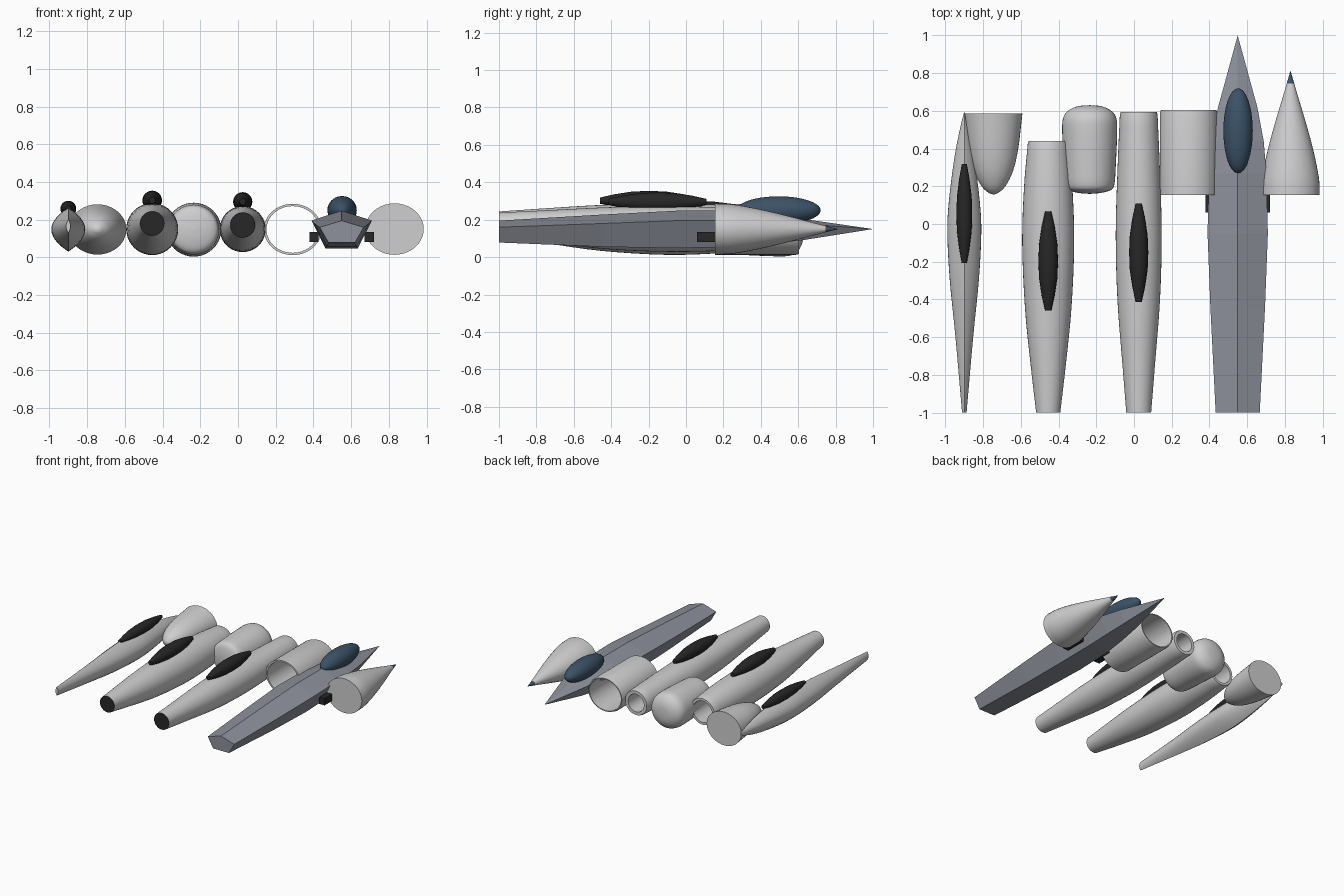
import bpy, bmesh, math
from mathutils import Vector

old = bpy.data.objects.get("Cube")
if old:
    bpy.data.objects.remove(old, do_unlink=True)


def material(name, r, g, b):
    m = bpy.data.materials.new(name)
    m.use_nodes = True
    m.diffuse_color = (r, g, b, 1)
    m.node_tree.nodes["Principled BSDF"].inputs["Base Color"].default_value = (r, g, b, 1)
    return m


PALE = material("pale grey", 0.62, 0.62, 0.63)
BLACK = material("black", 0.02, 0.02, 0.02)
SLATE = material("slate grey", 0.27, 0.285, 0.33)
BLUE = material("dark blue", 0.045, 0.085, 0.135)


def finish(name, bm, mats, smooth=35, rule=None):
    bmesh.ops.remove_doubles(bm, verts=bm.verts, dist=0.0004)
    bmesh.ops.recalc_face_normals(bm, faces=bm.faces)
    if rule:
        for f in bm.faces:
            f.material_index = int(rule(f.calc_center_median()))
    mesh = bpy.data.meshes.new(name)
    bm.to_mesh(mesh)
    bm.free()
    ob = bpy.data.objects.new(name, mesh)
    bpy.context.collection.objects.link(ob)
    for m in mats:
        mesh.materials.append(m)
    if smooth:
        bpy.ops.object.select_all(action='DESELECT')
        ob.select_set(True)
        bpy.context.view_layer.objects.active = ob
        bpy.ops.object.shade_smooth_by_angle(angle=math.radians(smooth))
    return ob


def skin(rings, caps=True, closed=False):
    # Bridge a list of rings of points into one surface
    bm = bmesh.new()
    loops = [[bm.verts.new(p) for p in ring] for ring in rings]
    n = len(loops[0])
    pairs = list(zip(loops, loops[1:]))
    if closed:
        pairs.append((loops[-1], loops[0]))
    for a, b in pairs:
        for i in range(n):
            j = (i + 1) % n
            bm.faces.new((a[i], a[j], b[j], b[i]))
    if caps:
        bm.faces.new(loops[0])
        bm.faces.new(loops[-1][::-1])
    return bm


def smooth_path(points, steps=4):
    # Curve through the profile points
    p = [Vector(q) for q in points]
    p = [2 * p[0] - p[1]] + p + [2 * p[-1] - p[-2]]
    out = []
    for a, b, c, d in zip(p, p[1:], p[2:], p[3:]):
        for s in range(steps):
            t = s / steps
            out.append(b + 0.5 * t * (c - a + t * (2 * a - 5 * b + 4 * c - d
                                                   + t * (3 * (b - c) + d - a))))
    return out + [p[-2]]


def ring(x, y, z, half_w, half_h, n, lens=False):
    pts = []
    for i in range(n):
        t = math.tau * i / n
        c = math.cos(t)
        pts.append((x + half_w * (c * abs(c) if lens else c), y, z + half_h * math.sin(t)))
    return pts


def lathe(name, x, profile, z=0.15, squash=1.0, tail=(), mats=(PALE,), rule=None,
          steps=4, n=40, caps=True, closed=False):
    # Profile rows: y, radius, optional lift of the centre
    rows = [(q[0], q[1], q[2] if len(q) > 2 else 0) for q in profile]
    path = smooth_path(rows, steps) + [(y, r, 0) for y, r in tail]
    rings = [ring(x, y, z + dz, r, r * squash, n) for y, r, dz in path]
    return finish(name, skin(rings, caps, closed), mats, rule=rule)


def at_nose(c):
    return c.y < -0.999


# Round fuselages with a raised dark nose plate and a hollow tail
lathe("wide_fuselage", -0.455,
      [(-1, .064, .03), (-.75, .093, .018), (-.45, .123, .006), (-.1, .138), (.2, .128), (.43, .108)],
      tail=[(.44, .104), (.44, .085), (.2, .085)], mats=(PALE, BLACK), rule=at_nose)
lathe("slim_fuselage", 0.025,
      [(-1, .066, .022), (-.75, .086, .014), (-.4, .113, .004), (-.05, .122), (.3, .112), (.58, .1)],
      tail=[(.595, .095), (.595, .07), (.35, .07)], mats=(PALE, BLACK), rule=at_nose)

# Lens-section fuselage with sharp upper and lower edges
lens_rows = [(-1, .012, .035, .165), (-.6, .047, .075, .155), (-.3, .077, .105, .15),
             (-.05, .09, .117, .148), (.12, .082, .11, .148), (.35, .053, .08, .15),
             (.5, .024, .045, .15), (.595, .001, .012, .15)]
finish("lens_fuselage",
       skin([ring(-0.9, y, z, w, h, 40, True) for y, w, h, z in smooth_path(lens_rows)]), (PALE,))

# Spindle canopies with blunt ends
for name, x, y, z, r in (("lens_canopy", -0.9, .055, .258, .042),
                         ("wide_canopy", -0.455, -.197, .302, .052),
                         ("slim_canopy", 0.025, -.152, .295, .051)):
    lathe(name, x, [(y + .262 * t, r * k) for t, k in
                    ((-1, .32), (-.7, .66), (-.35, .93), (0, 1), (.35, .93), (.7, .66), (1, .32))],
          z=z, mats=(BLACK,), steps=1, n=24)

# Flared nose fairing with a flat back
lathe("flared_fairing", -0.745,
      [(.157, .004), (.165, .025), (.2, .063), (.28, .103), (.4, .131), (.585, .153)],
      z=.148, squash=.87)

# Rounded capsule fairing
lathe("capsule_fairing", -0.235,
      [(.16, .002), (.165, .06), (.18, .112), (.21, .131), (.3, .138), (.5, .146),
       (.57, .138), (.605, .108), (.625, .06), (.63, .002)], z=.147, squash=.98)

# Open ring cowling
lathe("open_cowling", 0.29, [(.155, .153), (.585, .153), (.605, .147), (.605, .139), (.155, .139)],
      z=.148, squash=.89, steps=1, caps=False, closed=True)

# Pointed cone fairing with a dark tip
lathe("cone_fairing", 0.83,
      [(.155, .155), (.25, .15), (.4, .119), (.55, .078), (.68, .039), (.745, .02), (.81, .001)],
      squash=.88, mats=(PALE, BLUE), rule=lambda c: c.y > .745)

# Faceted five-sided fuselage: y, shoulder width, floor width, ridge, shoulder and floor heights
X = 0.55
rings = []
for y, w, f, top, mid, low in ((-1, .117, .07, .195, .16, .078),
                               (-.44, .145, .08, .228, .18, .055),
                               (-.05, .16, .086, .248, .195, .048),
                               (.27, .152, .082, .248, .197, .055),
                               (.44, .138, .072, .235, .19, .07),
                               (.62, .104, .055, .205, .178, .09),
                               (1, 0, 0, .15, .15, .15)):
    rings.append([(X, y, top), (X - w, y, mid), (X - f, y, low), (X + f, y, low), (X + w, y, mid)])
finish("faceted_fuselage", skin(rings, caps=False), (SLATE,), smooth=0)
front = bmesh.new()
front.faces.new([front.verts.new(p) for p in rings[0]])
finish("faceted_nose_plate", front, (SLATE,), smooth=0)

# Glass bubble on the faceted fuselage
bm = bmesh.new()
bmesh.ops.create_uvsphere(bm, u_segments=32, v_segments=20, radius=1)
for v in bm.verts:
    v.co = (X + .002 + v.co.x * .078, .495 + v.co.y * .225, .25 + v.co.z * .075)
finish("bubble_canopy", bm, (BLUE,))

# Dark intake boxes on both flanks
for side, sign in (("left", 1), ("right", -1)):
    bm = bmesh.new()
    bmesh.ops.create_cube(bm, size=1)
    for v in bm.verts:
        v.co = (X + sign * .147 + v.co.x * .05, .145 + v.co.y * .17, .108 + v.co.z * .055)
    finish(side + "_intake", bm, (BLACK,), smooth=0)
